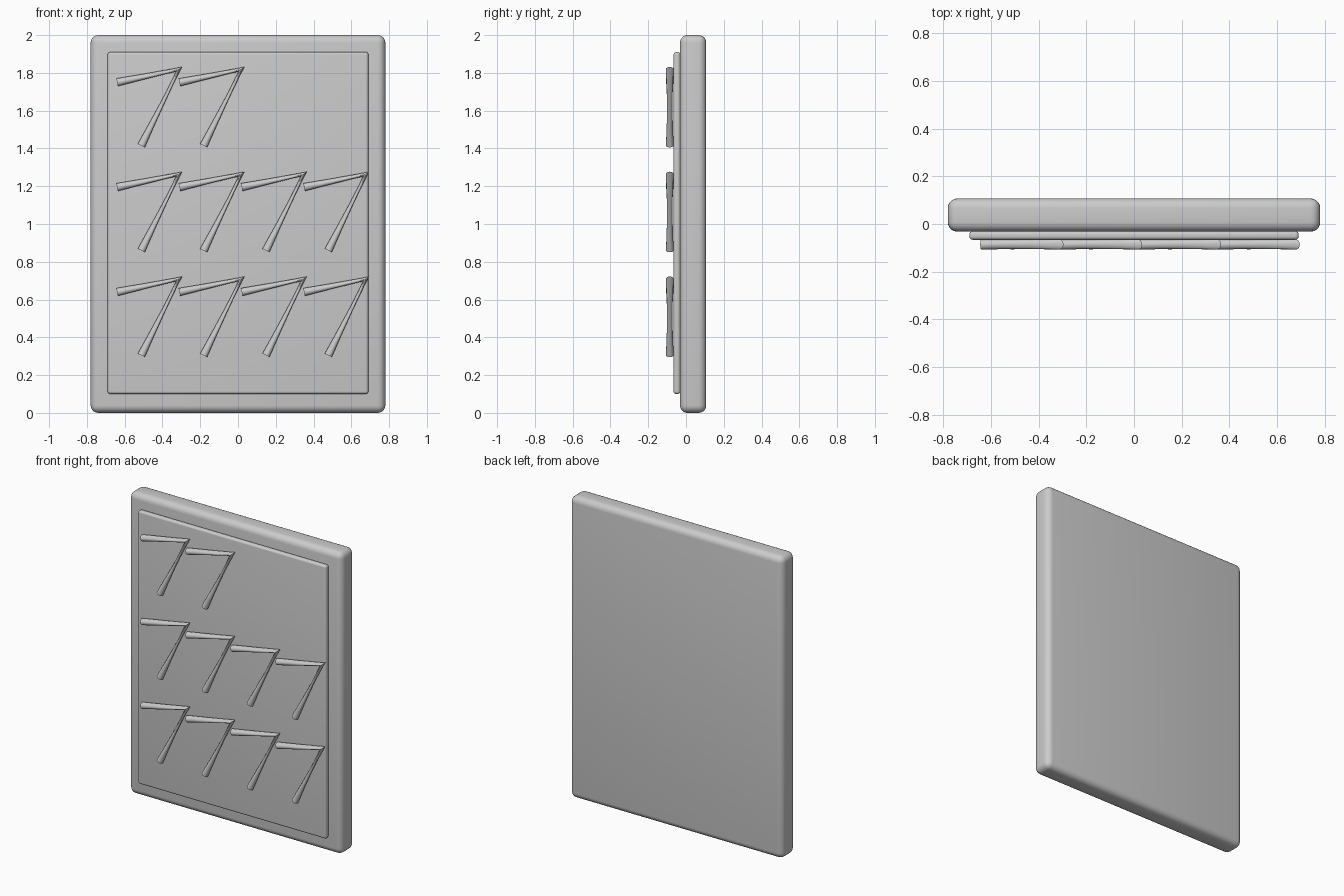
import bpy, bmesh, math
from mathutils import Vector

cube = bpy.data.objects.get("Cube")
if cube:
    bpy.data.objects.remove(cube, do_unlink=True)

GREY = (0.6, 0.6, 0.6, 1)
grey = bpy.data.materials.new("plain grey")
grey.use_nodes = True
grey.diffuse_color = GREY
grey.node_tree.nodes["Principled BSDF"].inputs["Base Color"].default_value = GREY


def finish(bm, name):
    bmesh.ops.recalc_face_normals(bm, faces=bm.faces)
    mesh = bpy.data.meshes.new(name)
    bm.to_mesh(mesh)
    bm.free()
    mesh.materials.append(grey)
    obj = bpy.data.objects.new(name, mesh)
    bpy.context.collection.objects.link(obj)
    bpy.ops.object.select_all(action='DESELECT')
    obj.select_set(True)
    bpy.context.view_layer.objects.active = obj
    return obj


def rounded_slab(name, half_width, front, back, bottom, top, radius):
    bm = bmesh.new()
    bmesh.ops.create_cube(bm, size=1)
    for v in bm.verts:
        v.co = (half_width if v.co.x > 0 else -half_width,
                back if v.co.y > 0 else front,
                top if v.co.z > 0 else bottom)
    bmesh.ops.bevel(bm, geom=bm.edges[:], offset=radius, segments=5,
                    profile=0.5, affect='EDGES')
    finish(bm, name)
    bpy.ops.object.shade_smooth_by_angle(angle=math.radians(35))


# Board and raised front panel
rounded_slab("board", 0.78, -0.032, 0.107, 0, 2, 0.04)
rounded_slab("front_panel", 0.69, -0.066, -0.030, 0.10, 1.91, 0.014)

# Bent mark: a tube through three points, pinched at its sharp corner
SIDES, STEPS, RADIUS, DEPTH = 16, 6, 0.021, -0.086
PATH = [Vector((0, 0, 0)), Vector((0.328, 0, 0.069)), Vector((0.128, 0, -0.335))]
TWISTS = [0, 45, 135]
FORWARD = Vector((0, 1, 0))


def mark(name, x, z):
    first = (PATH[1] - PATH[0]).normalized()
    last = (PATH[2] - PATH[1]).normalized()
    tangents = [first, (first + last).normalized(), last]
    sections = []
    for point, tangent, twist in zip(PATH, tangents, TWISTS):
        side = tangent.cross(FORWARD)
        angles = [math.tau * i / SIDES + math.radians(twist) for i in range(SIDES)]
        sections.append([Vector((x, DEPTH, z)) + point
                         + RADIUS * (side * math.cos(a) + FORWARD * math.sin(a))
                         for a in angles])
    bm = bmesh.new()
    rings = [[bm.verts.new(p) for p in sections[0]]]
    for a, b in zip(sections, sections[1:]):
        for s in range(1, STEPS + 1):
            rings.append([bm.verts.new(p.lerp(q, s / STEPS)) for p, q in zip(a, b)])
    for low, high in zip(rings, rings[1:]):
        for i in range(SIDES):
            j = (i + 1) % SIDES
            bm.faces.new((low[i], low[j], high[j], high[i]))
    bm.faces.new(rings[0])
    bm.faces.new(rings[-1])
    finish(bm, name)
    bpy.ops.object.shade_smooth_by_angle(angle=math.radians(40))


# Three rows of marks, the top one only half filled
for row, count in enumerate((4, 4, 2)):
    for column in range(count):
        mark(f"mark_row{row + 1}_{column + 1}",
             -0.64 + 0.33 * column, 0.64 + 0.555 * row)
